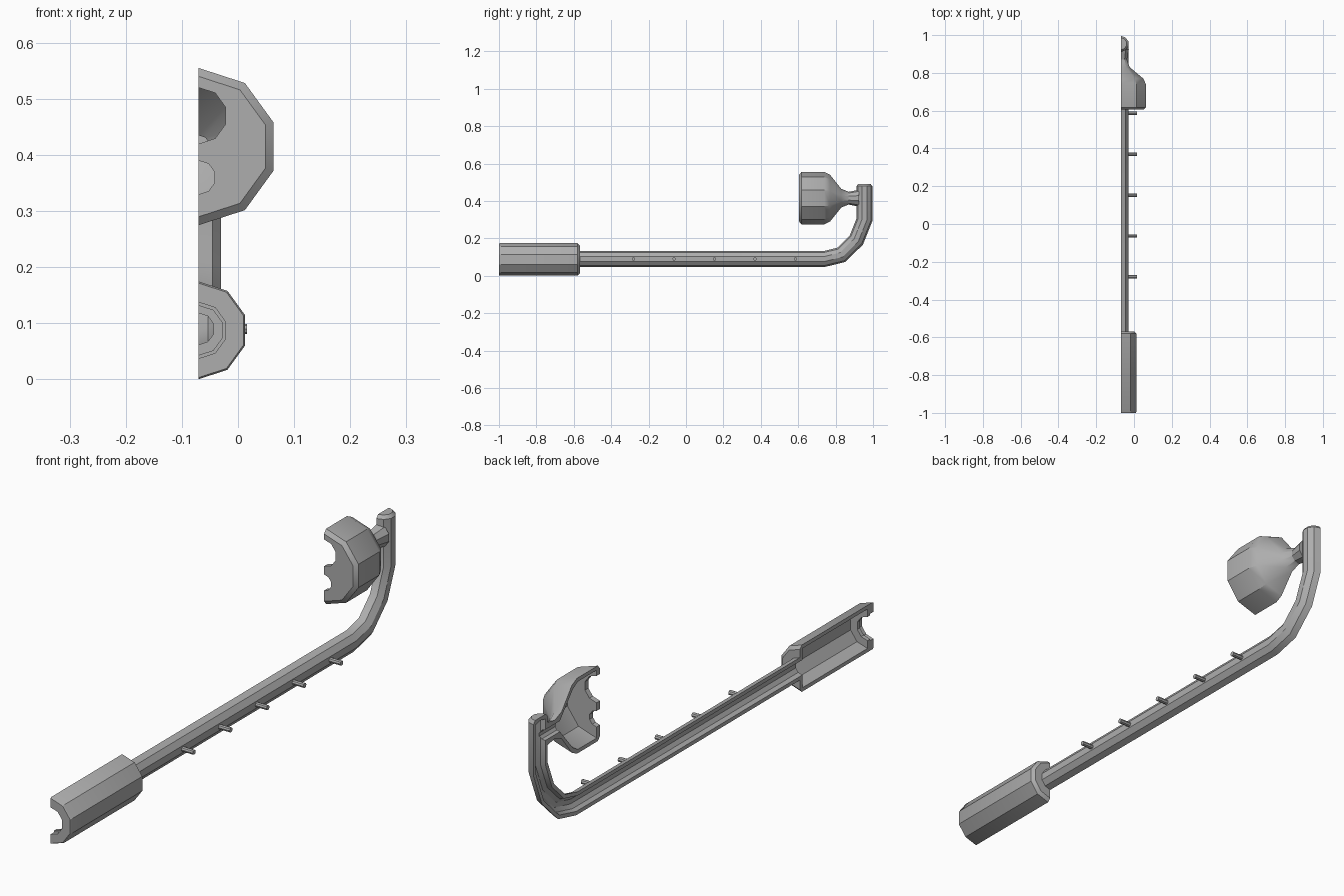
import bpy, bmesh
from math import pi, sin, cos, radians
from mathutils import Vector, Matrix

if "Cube" in bpy.data.objects:
    bpy.data.objects.remove(bpy.data.objects["Cube"])

CUT = -0.07      # plane on which the half shell is split
SIDES = 5        # facets per half turn

grey = bpy.data.materials.new("plain grey")
grey.use_nodes = True
grey.diffuse_color = (0.42, 0.42, 0.42, 1)
grey.node_tree.nodes["Principled BSDF"].inputs["Base Color"].default_value = (0.42, 0.42, 0.42, 1)


def finish(name, bm):
    bmesh.ops.remove_doubles(bm, verts=bm.verts, dist=1e-5)
    bmesh.ops.recalc_face_normals(bm, faces=bm.faces)
    mesh = bpy.data.meshes.new(name)
    bm.to_mesh(mesh)
    bm.free()
    mesh.materials.append(grey)
    obj = bpy.data.objects.new(name, mesh)
    bpy.context.collection.objects.link(obj)
    return obj


def loft(name, rings):
    """Skin closed rings one after another and cap both ends."""
    bm = bmesh.new()
    rows = [[bm.verts.new(p) for p in ring] for ring in rings]
    n = len(rows[0])
    for a, b in zip(rows, rows[1:]):
        for i in range(n):
            j = (i + 1) % n
            bm.faces.new((a[i], a[j], b[j], b[i]))
    bm.faces.new(rows[0])
    bm.faces.new(rows[-1])
    return finish(name, bm)


def half_turn(name, profile, z):
    """Revolve a closed (y, radius) wall section through a half turn."""
    angles = [pi / 2 - pi * k / SIDES for k in range(SIDES + 1)]
    return loft(name, [[(CUT + r * cos(a), y, z + r * sin(a)) for y, r in profile]
                       for a in angles])


def cylinder(name, radius, start, end, sides):
    start, end = Vector(start), Vector(end)
    axis = end - start
    turn = axis.to_track_quat('Z', 'Y').to_matrix().to_4x4()
    bm = bmesh.new()
    bmesh.ops.create_cone(bm, cap_ends=True, segments=sides, radius1=radius,
                          radius2=radius, depth=axis.length,
                          matrix=Matrix.Translation((start + end) / 2) @ turn)
    return finish(name, bm)


def cut(obj, radius, y0, y1, z):
    """Bore a hole along y."""
    tool = cylinder("hole_cutter", radius, (CUT, y0, z), (CUT, y1, z), 10)
    tool.hide_render = True
    mod = obj.modifiers.new("hole", 'BOOLEAN')
    mod.operation, mod.solver, mod.object = 'DIFFERENCE', 'EXACT', tool
    bpy.context.view_layer.objects.active = obj
    bpy.ops.object.modifier_apply(modifier=mod.name)
    bpy.data.objects.remove(tool)


# Hollow handle with an open, stepped front end
handle = half_turn("handle", [
    (-1, 0.05), (-1, 0.084), (-0.995, 0.087), (-0.58, 0.087), (-0.568, 0.075),
    (-0.568, 0.038), (-0.585, 0.038), (-0.585, 0.073), (-0.965, 0.073),
    (-0.965, 0.044), (-0.98, 0.044), (-0.98, 0.05)], 0.0875)

# Hollow bell with a narrow neck and two holes in its front plate
BELL_Z = 0.415
bell = half_turn("bell", [
    (0.605, 0), (0.605, 0.125), (0.617, 0.14), (0.74, 0.14), (0.77, 0.125),
    (0.83, 0.05), (0.87, 0.034), (0.925, 0.045), (0.925, 0.02), (0.84, 0.02),
    (0.765, 0.108), (0.735, 0.126), (0.625, 0.126), (0.625, 0)], BELL_Z)
cut(bell, 0.05, 0.58, 0.65, 0.47)
cut(bell, 0.03, 0.58, 0.65, 0.36)

# Half tube that runs from the handle and bends up behind the bell
OUTER, BORE = 0.042, 0.028
path = [(-0.583, 0.09), (0.74, 0.09), (0.83, 0.112), (0.91, 0.19),
        (0.954, 0.3), (0.954, 0.475)]
path = [Vector(p) for p in path]
rings = []


def tube_ring(centre, across, outer, bore):
    arc = [pi / 2 - pi * k / SIDES for k in range(SIDES + 1)]
    section = [(outer, a) for a in arc] + [(bore, a) for a in reversed(arc)]
    return [(CUT + r * cos(a), centre.x + across.x * r * sin(a),
             centre.y + across.y * r * sin(a)) for r, a in section]


for i, p in enumerate(path):
    before = (p - path[max(i - 1, 0)]).normalized()
    after = (path[min(i + 1, len(path) - 1)] - p).normalized()
    along = (before + after).normalized()
    across = Vector((-along.y, along.x)) / max(along.dot(before), along.dot(after))
    rings.append(tube_ring(p, across, OUTER, BORE))
# closed, chamfered top
rings.append(tube_ring(path[-1] + Vector((0, 0.005)), across, OUTER, 0))
rings.append(tube_ring(path[-1] + Vector((0, 0.017)), across, 0.032, 0))
tube = loft("tube", rings)
cut(tube, 0.02, 0.88, 0.95, BELL_Z)

# Row of side pins
pins = [cylinder(f"side_pin_{k + 1}", 0.009, (CUT + 0.034, -0.28 + 0.2165 * k, 0.09),
                 (0.016, -0.28 + 0.2165 * k, 0.09), 8) for k in range(5)]

# Smooth shading that keeps the facets crisp
bpy.ops.object.select_all(action='DESELECT')
for obj in [handle, bell, tube] + pins:
    obj.select_set(True)
bpy.context.view_layer.objects.active = handle
bpy.ops.object.shade_smooth_by_angle(angle=radians(30))
